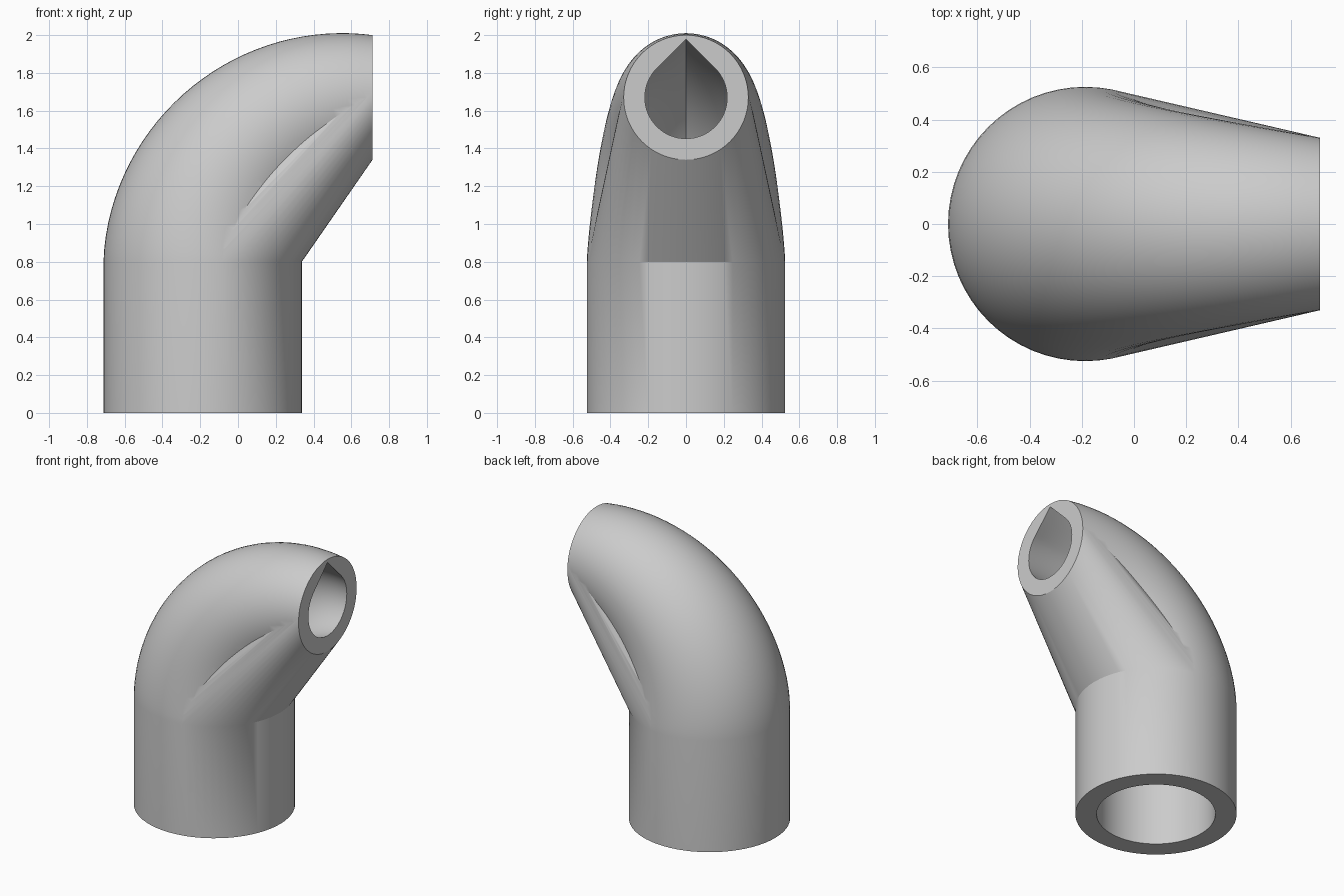
import bpy, bmesh, math
from mathutils import Vector

if "Cube" in bpy.data.objects:
    bpy.data.objects.remove(bpy.data.objects["Cube"])

SEG, STEPS = 64, 32
BASE_X, END_X = -0.187, 0.712      # pipe axis, plane of the side opening
BEND_Z, RISE = 0.8, 0.87           # start of the bend, height gained by the axis

grey = bpy.data.materials.new("grey")
grey.diffuse_color = (0.6, 0.6, 0.6, 1)
grey.use_nodes = True
grey.node_tree.nodes["Principled BSDF"].inputs["Base Color"].default_value = grey.diffuse_color


def ring(t, r0, r1, peak=0.0, offset=(0, 0, 0)):
    """Cross-section at fraction t of the bend; peak blends circle to teardrop."""
    a = t * math.pi / 2
    centre = Vector((END_X - (END_X - BASE_X) * math.cos(a), 0,
                     BEND_Z + RISE * math.sin(a))) + Vector(offset)
    out, side = Vector((-math.cos(a), 0, math.sin(a))), Vector((0, 1, 0))
    r = r0 + (r1 - r0) * t ** 1.3
    pts = []
    for i in range(SEG):
        p = 2 * math.pi * i / SEG
        d = min(p, 2 * math.pi - p)
        k = r
        if d < math.pi / 4:
            k *= 1 + peak * (1 / math.cos(math.pi / 4 - d) - 1)
        pts.append(centre + out * k * math.cos(p) + side * k * math.sin(p))
    return pts


def finish(bm, name):
    bmesh.ops.recalc_face_normals(bm, faces=bm.faces)
    me = bpy.data.meshes.new(name)
    bm.to_mesh(me)
    bm.free()
    me.materials.append(grey)
    ob = bpy.data.objects.new(name, me)
    bpy.context.collection.objects.link(ob)
    return ob


def tube(name, rings):
    bm = bmesh.new()
    loops = [[bm.verts.new(p) for p in pts] for pts in rings]
    for a, b in zip(loops, loops[1:]):
        for i in range(SEG):
            j = (i + 1) % SEG
            bm.faces.new((a[i], a[j], b[j], b[i]))
    bm.faces.new(loops[0])
    bm.faces.new(loops[-1])
    return finish(bm, name)


def combine(ob, other, operation):
    mod = ob.modifiers.new(operation.lower(), 'BOOLEAN')
    mod.operation, mod.object, mod.solver = operation, other, 'EXACT'
    bpy.context.view_layer.objects.active = ob
    bpy.ops.object.modifier_apply(modifier=mod.name)
    bpy.data.objects.remove(other)


ts = [i / STEPS for i in range(STEPS + 1)]

# Outer wall: straight pipe and tapering bend
R0, R1 = 0.525, 0.33
pipe = tube("elbow_pipe", [ring(0, R0, R1, offset=(0, 0, -BEND_Z))]
            + [ring(t, R0, R1) for t in ts])

# Straight support fairing under the bend
bm = bmesh.new()
for p in ring(0, R0, R1) + ring(1, R0, R1):
    bm.verts.new(p)
bmesh.ops.convex_hull(bm, input=bm.verts)
fairing = finish(bm, "support_fairing")
fairing.hide_render = True

# Bore: round at the base, teardrop at the side opening
B0, B1 = 0.387, 0.218
bore = tube("bore_cutter", [ring(0, B0, B1, offset=(0, 0, -BEND_Z - 0.1))]
            + [ring(t, B0, B1, t ** 1.3) for t in ts]
            + [ring(1, B0, B1, 1, (0.1, 0, 0))])
bore.hide_render = True

combine(pipe, fairing, 'UNION')
combine(pipe, bore, 'DIFFERENCE')

# Smooth surfaces with crisp rims and creases
bpy.ops.object.select_all(action='DESELECT')
pipe.select_set(True)
bpy.context.view_layer.objects.active = pipe
bpy.ops.object.shade_smooth_by_angle(angle=math.radians(30))
